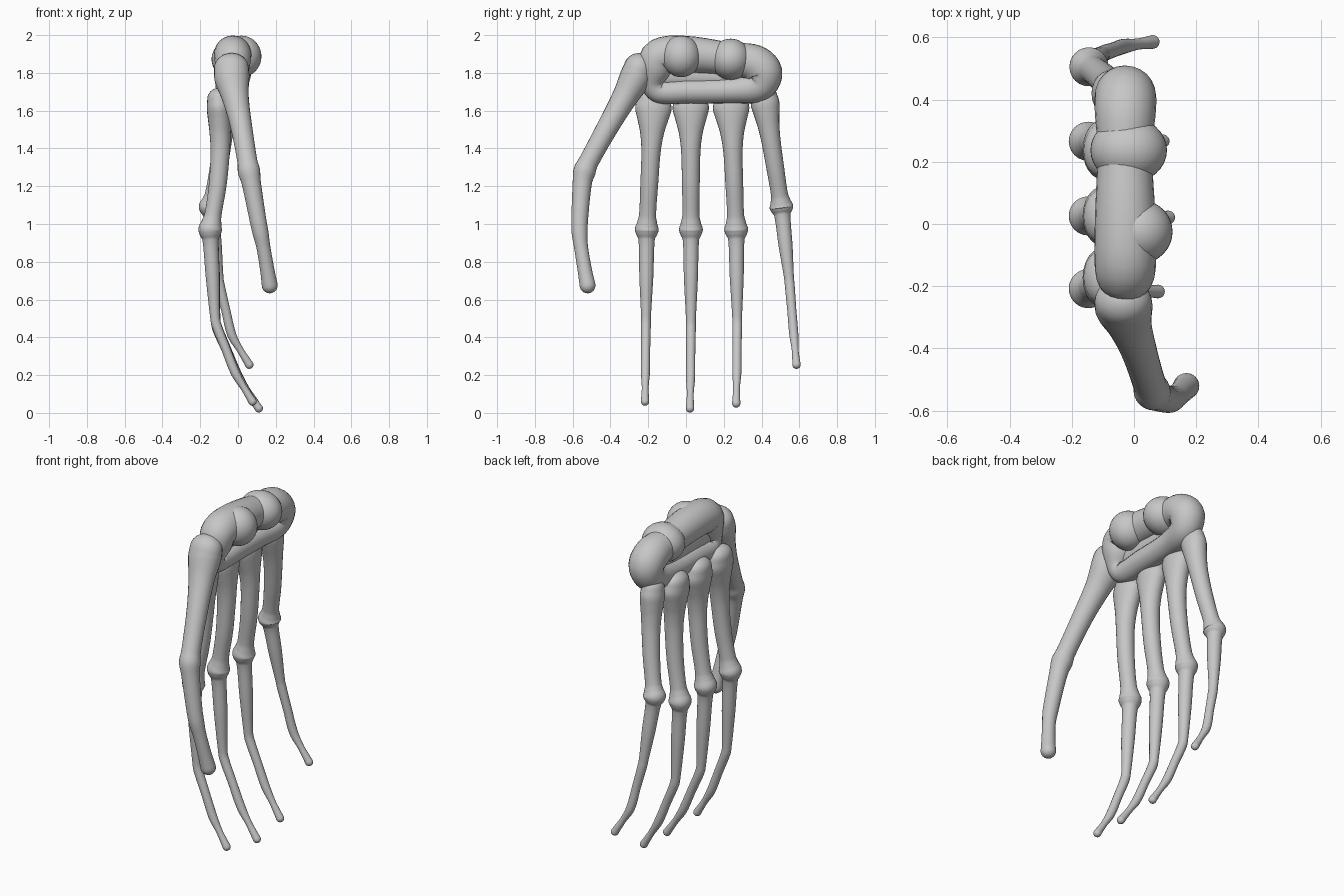
import bpy, bmesh
from math import sin, cos, pi
from mathutils import Vector

cube = bpy.data.objects.get("Cube")
if cube:
    bpy.data.objects.remove(cube)

grey = bpy.data.materials.new("bone_grey")
grey.use_nodes = True
COLOUR = (0.57, 0.57, 0.57, 1)
grey.diffuse_color = COLOUR
grey.node_tree.nodes["Principled BSDF"].inputs["Base Color"].default_value = COLOUR

SIDES = 24
STEPS = 5


def finish(bm, name):
    bmesh.ops.recalc_face_normals(bm, faces=bm.faces)
    mesh = bpy.data.meshes.new(name)
    bm.to_mesh(mesh)
    bm.free()
    mesh.materials.append(grey)
    for f in mesh.polygons:
        f.use_smooth = True
    obj = bpy.data.objects.new(name, mesh)
    bpy.context.collection.objects.link(obj)
    return obj


def tube(name, stations, closed=False):
    """Loft an oval tube through (position, x radius, cross radius) stations."""
    # Position and both radii are smoothed together
    pts = [Vector((*s[0], s[1], s[2])) for s in stations]
    n = len(pts)

    def slope(i):
        if closed:
            a, b = pts[i - 1], pts[(i + 1) % n]
        else:
            a, b = pts[max(i - 1, 0)], pts[min(i + 1, n - 1)]
        here = pts[i % n]
        return (b - a) / ((here - a).length + (b - here).length)

    samples = []
    for i in range(n if closed else n - 1):
        j = (i + 1) % n
        chord = (pts[j] - pts[i]).length
        m0, m1 = slope(i) * chord, slope(j) * chord
        for k in range(STEPS):
            t = k / STEPS
            e = t * t * (3 - 2 * t)
            samples.append(pts[i] * (1 - e) + pts[j] * e
                           + m0 * (t * (1 - t) ** 2) - m1 * (t * t * (1 - t)))
    if not closed:
        samples.append(pts[-1])
    samples = [(Vector(s[:3]), s[3], s[4]) for s in samples]

    count = len(samples)
    rings = []
    for i, (p, ru, rv) in enumerate(samples):
        a = samples[i - 1][0] if closed or i else p
        b = samples[(i + 1) % count][0] if closed or i < count - 1 else p
        rings.append((p, (b - a).normalized(), ru, rv))

    # Round off open ends
    if not closed:
        def cap(ring, sign):
            p, t, ru, rv = ring
            angles = [pi / 2 * k / 6 for k in range(1, 6)]
            return [(p + t * sign * min(ru, rv) * sin(a), t, ru * cos(a), rv * cos(a))
                    for a in angles]
        rings = cap(rings[0], -1)[::-1] + rings + cap(rings[-1], 1)

    bm = bmesh.new()
    loops = []
    for p, t, ru, rv in rings:
        u = (Vector((1, 0, 0)) - t * t.x).normalized()
        v = t.cross(u)
        loops.append([bm.verts.new(p + u * ru * cos(2 * pi * s / SIDES) + v * rv * sin(2 * pi * s / SIDES))
                      for s in range(SIDES)])
    for i in range(len(loops) if closed else len(loops) - 1):
        a, b = loops[i], loops[(i + 1) % len(loops)]
        for s in range(SIDES):
            q = (s + 1) % SIDES
            bm.faces.new((a[s], a[q], b[q], b[s]))
    if not closed:
        bm.faces.new(loops[0])
        bm.faces.new(loops[-1])
    return finish(bm, name)


def ball(name, centre, radii):
    bm = bmesh.new()
    bmesh.ops.create_uvsphere(bm, u_segments=32, v_segments=20, radius=1)
    bmesh.ops.scale(bm, vec=radii, verts=bm.verts)
    bmesh.ops.translate(bm, vec=centre, verts=bm.verts)
    return finish(bm, name)


def rounded(x, y, z, r):
    return ((x, y, z), r, r)


# Palm: a closed loop, thick above and slimmer below, with a web filling it
tube("palm_loop", [rounded(*p) for p in (
    (-.028, -.14, 1.885, .098), (-.028, 0, 1.898, .098), (-.03, .24, 1.872, .088),
    (-.028, .36, 1.852, .098), (-.028, .413, 1.8, .098), (-.035, .385, 1.73, .085),
    (-.045, .25, 1.708, .068), (-.048, 0, 1.702, .064), (-.048, -.14, 1.7, .061),
    (-.04, -.175, 1.74, .062), (-.03, -.165, 1.82, .088))], closed=True)
tube("palm_web", [((-.045, y, z), .035, .06) for y, z in ((-.13, 1.79), (.12, 1.785), (.36, 1.785))])

# Wrist bones
ball("wrist_ball_front", (.018, -.025, 1.887), (.106, .103, .11))
ball("wrist_ball_back", (-.017, .237, 1.872), (.123, .107, .109))

# Finger profile: bone index, fraction along it, radius, knuckle widening
PROFILE = ((0, 0, .06, 1.45), (0, .07, .065, 1.48), (0, .15, .062, 1.33), (0, .26, .056, 1.12),
           (0, .4, .051, 1), (0, .65, .047, 1), (0, .88, .045, 1), (0, .94, .053, 1),
           (0, .99, .063, 1), (1, .04, .056, 1), (1, .1, .043, 1), (1, .5, .037, 1),
           (1, .94, .026, 1), (2, .06, .026, 1), (2, .5, .024, 1), (2, .95, .024, 1),
           (3, .45, .018, 1), (3, .8, .02, 1), (3, 1, .022, 1))


def finger(name, joints, widen=1, bow=.028):
    joints = [Vector(j) for j in joints]
    stations = []
    for bone, f, r, wide in PROFILE:
        p = joints[bone].lerp(joints[bone + 1], f)
        if bone == 0:
            p.x += bow * sin(pi * f)
        stations.append((p, r, r * (1 + (wide - 1) * widen)))
    tube(name, stations)


finger("index_finger", ((-.103, -.17, 1.66), (-.148, -.208, .965), (-.12, -.212, .48),
                        (-.01, -.215, .2), (.077, -.217, .06)))
finger("middle_finger", ((-.103, .025, 1.66), (-.148, .026, .965), (-.117, .026, .46),
                         (.01, .024, .17), (.11, .021, .024)))
finger("ring_finger", ((-.103, .237, 1.66), (-.148, .266, .965), (-.12, .271, .48),
                       (-.002, .269, .2), (.092, .266, .05)))
finger("little_finger", ((-.07, .412, 1.68), (-.146, .506, 1.085), (-.1, .548, .69),
                         (-.03, .572, .4), (.06, .585, .255)), widen=.35, bow=.018)

# Thumb
tube("thumb", [((x, y, z), r * wide, r) for x, y, z, r, wide in (
    (-.035, -.25, 1.825, .08, 1.15), (-.032, -.27, 1.77, .084, 1.1), (-.014, -.325, 1.67, .068, 1.05),
    (.015, -.405, 1.53, .058, 1), (.05, -.515, 1.33, .053, 1), (.058, -.537, 1.28, .059, 1),
    (.07, -.549, 1.22, .051, 1), (.106, -.563, 1.02, .044, 1), (.12, -.563, .95, .042, 1),
    (.134, -.556, .88, .037, 1), (.156, -.535, .75, .038, 1), (.168, -.521, .675, .042, 1))])
